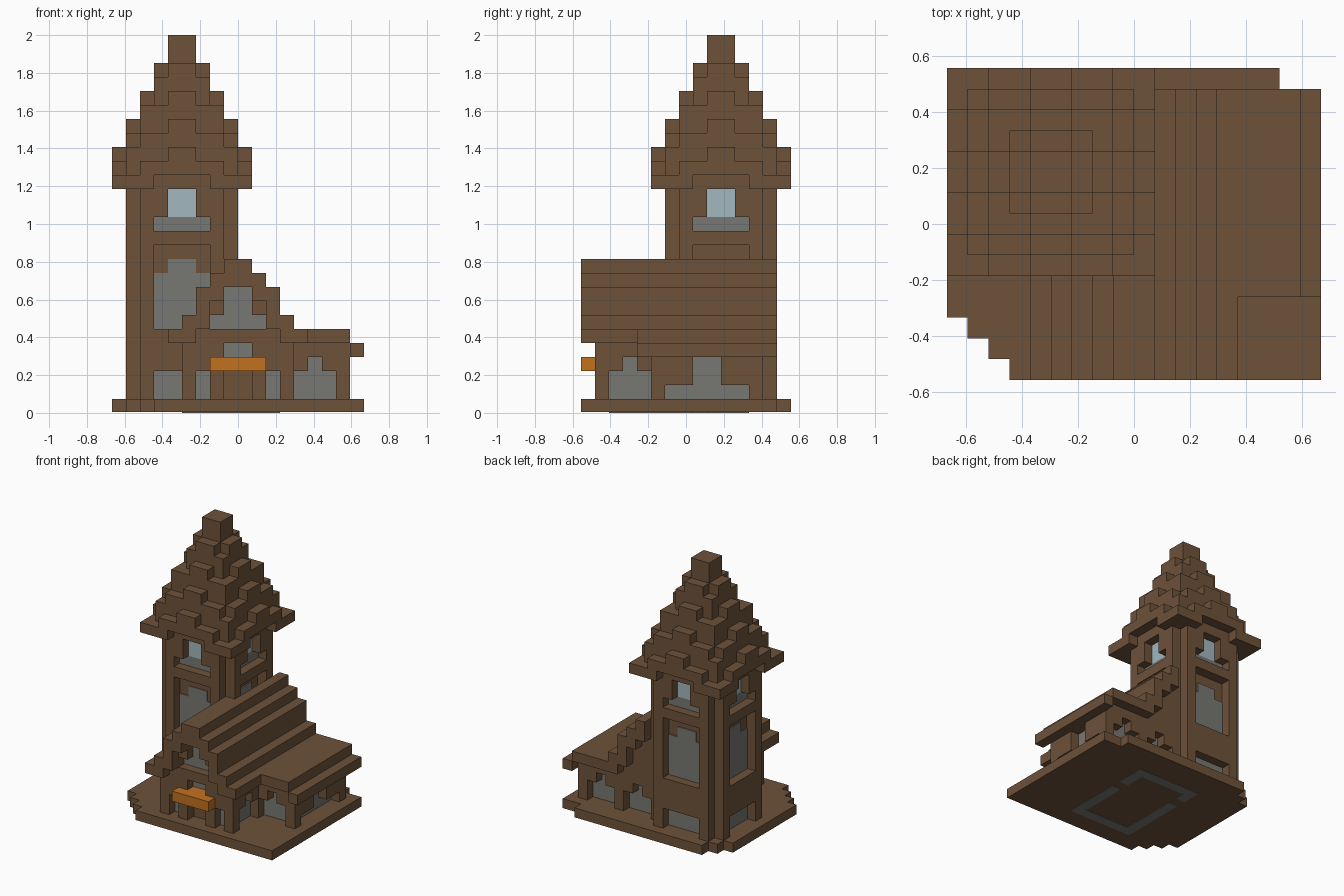
import bpy, bmesh
from mathutils import Matrix, Vector

cube = bpy.data.objects.get("Cube")
if cube:
    bpy.data.objects.remove(cube, do_unlink=True)

U = 2 / 27              # block size
THIN = 0.1              # pane thickness in blocks


def material(name, rgb):
    m = bpy.data.materials.new(name)
    m.use_nodes = True
    m.diffuse_color = (*rgb, 1)
    m.node_tree.nodes["Principled BSDF"].inputs["Base Color"].default_value = (*rgb, 1)
    return m


WOOD = material("brown_wood", (0.155, 0.084, 0.042))
GREY = material("grey_pane", (0.185, 0.185, 0.172))
BLUE = material("pale_blue_glass", (0.36, 0.48, 0.52))
ORANGE = material("orange_awning", (0.54, 0.165, 0.014))


def finish(name, bm, mat):
    mesh = bpy.data.meshes.new(name)
    bm.to_mesh(mesh)
    bm.free()
    mesh.materials.append(mat)
    ob = bpy.data.objects.new(name, mesh)
    bpy.context.collection.objects.link(ob)
    return ob


def blocks(name, mat, boxes):
    """Join boxes given as x0, x1, y0, y1, z0, z1 in block units."""
    bm = bmesh.new()
    for x0, x1, y0, y1, z0, z1 in boxes:
        mid = Vector(((x0 + x1) / 2 - 9, (y0 + y1) / 2 - 7.5, (z0 + z1) / 2)) * U
        size = Vector((x1 - x0, y1 - y0, z1 - z0)) * U
        bmesh.ops.create_cube(bm, size=1, matrix=Matrix.Translation(mid) @ Matrix.Diagonal((*size, 1)))
    return finish(name, bm, mat)


def turned(box, turn, cx=5, cy=10):
    """Rotate a box by quarter turns about the tower axis."""
    x0, x1, y0, y1, z0, z1 = box
    for _ in range(turn):
        x0, x1, y0, y1 = cx - (y1 - cy), cx - (y0 - cy), cy + x0 - cx, cy + x1 - cx
    return x0, x1, y0, y1, z0, z1


def around(boxes):
    return [turned(b, t) for b in boxes for t in range(4)]


def mirrored(boxes, c=9):
    return boxes + [(2 * c - b[1], 2 * c - b[0], *b[2:]) for b in boxes]


# Base slab with stepped corners
outline = [(3, 0), (18, 0), (18, 14), (16, 14), (16, 15), (2, 15), (2, 14), (1, 14),
           (1, 13), (0, 13), (0, 3), (1, 3), (1, 2), (2, 2), (2, 1), (3, 1)]
bm = bmesh.new()
face = bm.faces.new([bm.verts.new(((x - 9) * U, (y - 7.5) * U, 0.004)) for x, y in outline])
top = bmesh.ops.extrude_face_region(bm, geom=[face])["geom"]
bmesh.ops.translate(bm, vec=(0, 0, U - 0.004), verts=[v for v in top if isinstance(v, bmesh.types.BMVert)])
bmesh.ops.recalc_face_normals(bm, faces=bm.faces)
finish("base_slab", bm, WOOD)

# Grey inlay under the base
blocks("underside_inlay", GREY, [
    (11, 12, 2, 8, 0, THIN), (11, 12, 9, 12, 0, THIN),
    (5, 6, 2, 9, 0, THIN), (5, 6, 10, 12, 0, THIN),
    (6, 11, 2, 3, 0, THIN), (6, 11, 11, 12, 0, THIN)])

# Tower: core, then posts, beams and window jambs on every side
blocks("tower_core", WOOD, [(2, 8, 7, 13, 1, 17)])
blocks("tower_frame", WOOD, around([
    (2, 3, 6, 7, 1, 17), (7, 8, 6, 7, 1, 17),
    (3, 7, 6, 7, 3, 6), (3, 7, 6, 7, 12, 13), (3, 7, 6, 7, 16, 17),
    (3, 4, 6, 7, 14, 16), (6, 7, 6, 7, 14, 16)]))
pane = (7 - THIN, 7)
blocks("tower_grey_panes", GREY, around([
    (3, 7, *pane, 1, 3), (3, 7, *pane, 6, 10), (4, 6, *pane, 10, 11), (3, 7, *pane, 13, 14)]))
blocks("tower_windows", BLUE, around([(4, 6, *pane, 14, 16)]))

# Spire: stepped tiers, each tallest along the middle of its sides
tiers = []
for m in range(5):
    for drop, reach in enumerate((1, 3, 5)):
        r, n = m + 1, min(reach, m + 1)
        peak = 27 - 2 * m - drop
        if peak > 17:
            tiers += [(5 - r, 5 + r, 10 - n, 10 + n, 17 - drop * 0.0, peak),
                      (5 - n, 5 + n, 10 - r, 10 + r, 17, peak)]
blocks("spire", WOOD, tiers)
blocks("spire_eave_corners", WOOD, around([(0, 3, 5, 8, 16, 17)]))

# Hall: core, gable and framed walls
blocks("hall_core", WOOD, [(6, 12, 2, 12, 1, 6), (7, 11, 2, 13, 5, 8), (8, 10, 2, 13, 8, 9)])
blocks("hall_front_frame", WOOD, mirrored([
    (12, 13, 1, 2, 1, 5), (10, 11, 1, 2, 1, 3), (10, 12, 1, 2, 3, 5),
    (10, 11, 1, 2, 7, 8), (11, 12, 1, 2, 6, 7)]) + [(5, 13, 1, 2, 5, 6)])
blocks("hall_side_frame", WOOD, mirrored([
    (12, 13, 2, 3, 3, 5), (12, 13, 3, 4, 4, 5), (12, 13, 4, 6, 3, 5), (12, 13, 5, 6, 1, 3)]))
blocks("hall_front_panes", GREY, mirrored([(11, 12, 2 - THIN, 2, 1, 3)]) + [
    (8, 10, 2 - THIN, 2, 4, 5), (7, 11, 2 - THIN, 2, 6, 7), (8, 10, 2 - THIN, 2, 7, 9)])
blocks("hall_side_panes", GREY, mirrored([
    (12, 12 + THIN, 2, 5, 1, 3), (12, 12 + THIN, 3, 4, 3, 4)]))
blocks("hall_back_frame", WOOD, [
    (8, 9, 12, 13, 1, 6), (12, 13, 12, 13, 1, 6), (9, 10, 12, 13, 3, 6),
    (11, 12, 12, 13, 3, 6), (10, 11, 12, 13, 4, 6)])
blocks("hall_back_panes", GREY, [(9, 12, 12, 12 + THIN, 1, 3), (10, 11, 12, 12 + THIN, 3, 4)])

# Stepped hall roof; the left half stops at the tower
steps = [(0, 1, 9, 11), (1, 2, 8, 10), (2, 3, 6, 9), (3, 4, 5, 7), (4, 5, 5, 6)]
blocks("hall_roof", WOOD,
       [(9 + a, 9 + b, 0, 14, lo, hi) for a, b, lo, hi in steps] +
       [(9 - b, 9 - a, 0, 7, lo, hi) for a, b, lo, hi in steps])

# Awning over the door
blocks("door_awning", ORANGE, [(7, 11, 0, 1, 3, 4), (8, 10, 1, 2, 3, 4)])

# Side wing with a flat roof and lower eave
blocks("wing_core", WOOD, [(12, 16, 6, 12, 1, 5)])
ends = [(16, 17, 0, 1, 1, 5), (13, 14, 0, 1, 3, 5), (15, 16, 0, 1, 3, 5), (14, 15, 0, 1, 4, 5)]
blocks("wing_end_frames", WOOD, [(x0, x1, y + y0, y + y1, z0, z1)
                                 for y in (5, 12) for x0, x1, y0, y1, z0, z1 in ends])
blocks("wing_side_frame", WOOD, [
    (16, 17, 6, 8, 2, 5), (16, 17, 10, 12, 2, 5), (16, 17, 8, 10, 4, 5)])
blocks("wing_panes", GREY, [
    (16, 16 + THIN, 6, 12, 1, 2), (16, 16 + THIN, 8, 10, 2, 4)] + [
    (x0, x1, y, y + THIN, z0, z1) for y in (6 - THIN, 12)
    for x0, x1, z0, z1 in ((13, 16, 1, 3), (14, 15, 3, 4))])
blocks("wing_roof", WOOD, [(13, 17, 4, 14, 5, 6), (17, 18, 4, 14, 4, 5)])
